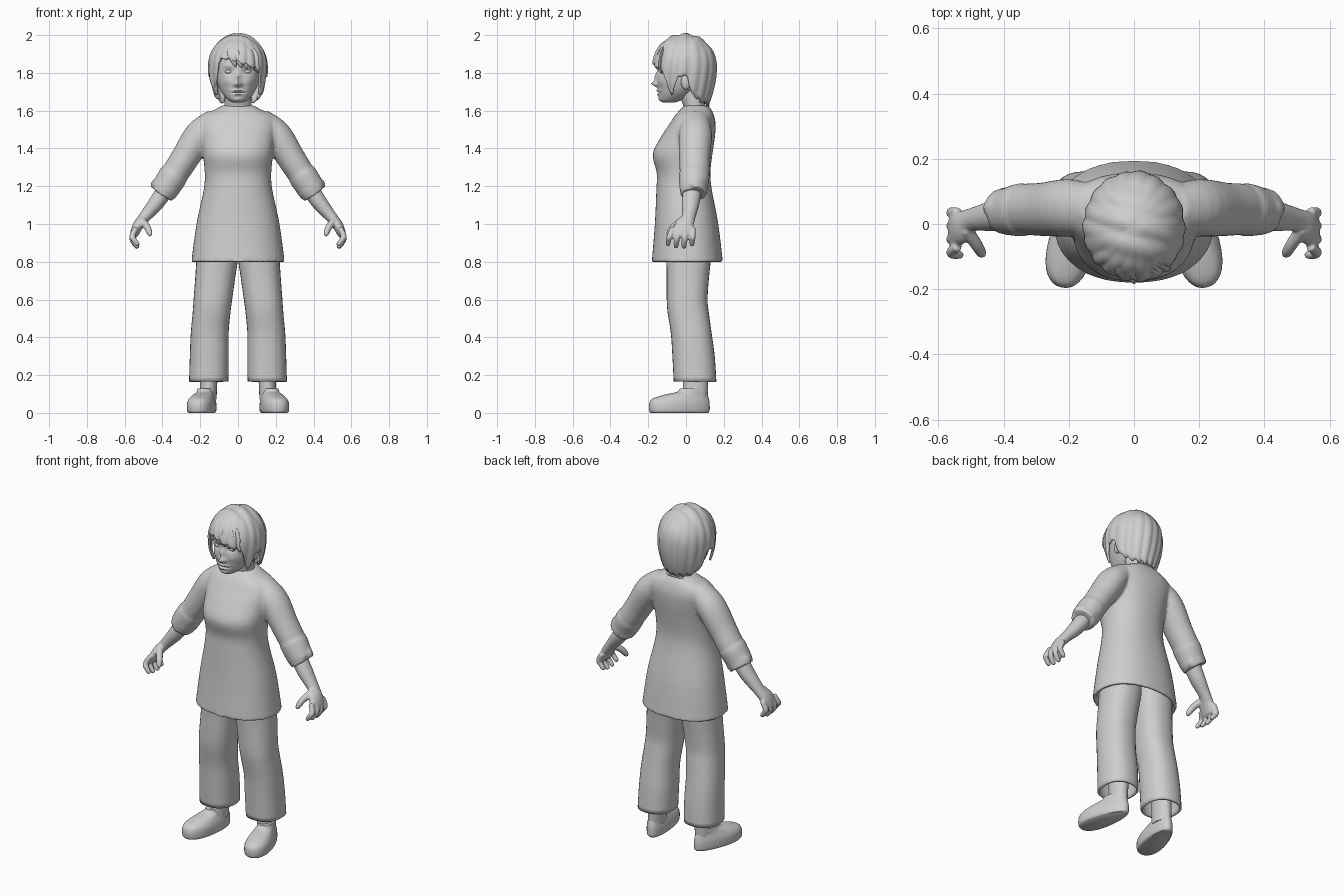
import bpy, bmesh
from math import sin, cos, pi, radians, exp, sqrt
from mathutils import Vector, Matrix

if "Cube" in bpy.data.objects:
    bpy.data.objects.remove(bpy.data.objects["Cube"], do_unlink=True)

grey = bpy.data.materials.new("plain_grey")
grey.use_nodes = True
grey.diffuse_color = (0.62, 0.62, 0.62, 1)
grey.node_tree.nodes["Principled BSDF"].inputs["Base Color"].default_value = (0.62, 0.62, 0.62, 1)


def refine(secs, steps):
    """Smooth curve through (x, y, z, radius_a, radius_b) sections."""
    p = [Vector(s) for s in secs]
    p = [p[0]] + p + [p[-1]]
    out = []
    for i in range(1, len(p) - 2):
        a, b, c, d = p[i - 1:i + 3]
        for k in range(steps):
            t = k / steps
            out.append(0.5 * (2 * b + (c - a) * t + (2 * a - 5 * b + 4 * c - d) * t * t
                              + (3 * b - a - 3 * c + d) * t ** 3))
    return out + [p[-2]]


def tube(bm, secs, flat=False, n=24, steps=4, power=2.0, side=1, open_start=False):
    """Loft elliptical rings; flat keeps every ring level."""
    rows, rings = refine(secs, steps), []
    for i, r in enumerate(rows):
        a, b = Vector((1, 0, 0)), Vector((0, 1, 0))
        if not flat:
            t = (rows[min(i + 1, len(rows) - 1)] - rows[max(i - 1, 0)])
            t = Vector(t[:3]).normalized()
            b = (b - t * b.dot(t)).normalized()
            a = b.cross(t)
        ring = []
        for k in range(n):
            c, s = cos(2 * pi * k / n), sin(2 * pi * k / n)
            c = abs(c) ** (2 / power) * (1 if c > 0 else -1)
            s = abs(s) ** (2 / power) * (1 if s > 0 else -1)
            v = Vector(r[:3]) + a * (r[3] * c) + b * (r[4] * s)
            ring.append(bm.verts.new((v.x * side, v.y, v.z)))
        rings.append(ring)
    faces = [bm.faces.new((p[k], p[(k + 1) % n], q[(k + 1) % n], q[k]))
             for p, q in zip(rings, rings[1:]) for k in range(n)]
    faces.append(bm.faces.new(rings[-1]))
    if not open_start:
        faces.append(bm.faces.new(rings[0]))
    bmesh.ops.recalc_face_normals(bm, faces=faces)


def ball(bm, centre, size):
    m = Matrix.Translation(centre) @ Matrix.Diagonal((*size, 1))
    bmesh.ops.create_uvsphere(bm, u_segments=20, v_segments=12, radius=1, matrix=m)


def make(name, bm, mirror=False, thick=0, voxel=0, smooth=0):
    me = bpy.data.meshes.new(name)
    bm.to_mesh(me)
    bm.free()
    me.materials.append(grey)
    ob = bpy.data.objects.new(name, me)
    bpy.context.collection.objects.link(ob)
    bpy.ops.object.select_all(action='DESELECT')
    ob.select_set(True)
    bpy.context.view_layer.objects.active = ob
    bpy.ops.object.shade_smooth_by_angle(angle=radians(45))
    if mirror:
        ob.modifiers.new("mirror", 'MIRROR').use_mirror_merge = False
    if thick:
        m = ob.modifiers.new("thickness", 'SOLIDIFY')
        m.thickness, m.offset = thick, -1
    if voxel:
        m = ob.modifiers.new("fuse", 'REMESH')
        m.mode, m.voxel_size, m.use_smooth_shade = 'VOXEL', voxel, True
        m = ob.modifiers.new("soften", 'SMOOTH')
        m.factor, m.iterations = 0.5, smooth
    return ob


# Tunic: body, sleeves and rolled cuffs fused together
bm = bmesh.new()
tube(bm, [(0, .007, .8, .247, .188), (0, .003, 1.0, .22, .168), (0, -.01, 1.18, .182, .147),
          (0, -.013, 1.27, .176, .142), (0, -.018, 1.37, .186, .158), (0, .01, 1.46, .195, .143),
          (0, .035, 1.53, .205, .122), (0, .045, 1.575, .185, .103), (0, .052, 1.605, .125, .083),
          (0, .055, 1.628, .082, .062)],
     flat=True, n=48, power=2.25, open_start=True)
for s in (1, -1):
    tube(bm, [(.12, .05, 1.56, .055, .07), (.2, .05, 1.475, .08, .088), (.28, .045, 1.35, .075, .082),
              (.335, .045, 1.265, .072, .078), (.385, .035, 1.19, .066, .066)], side=s)
    tube(bm, [(.335, .045, 1.268, .068, .074), (.343, .044, 1.255, .077, .082),
              (.392, .037, 1.178, .073, .071), (.395, .036, 1.173, .066, .066)], side=s)
make("tunic", bm, thick=.02, voxel=.009, smooth=4)

# Neckline trim, dipping at the front
bm = bmesh.new()
bmesh.ops.create_circle(bm, segments=48, radius=1)
for v in bm.verts:
    v.co = (v.co.x * .086, .046 + v.co.y * .072, 1.606 + v.co.y * .022)
me = bm.copy()
bm.clear()
path = [v.co.copy() for v in me.verts]
me.free()
for p in path:
    ball(bm, p, (.009, .008, .006))
make("neckline", bm, voxel=.004, smooth=3)

# Trouser legs, hollow at the hem
bm = bmesh.new()
tube(bm, [(.155, .048, .165, .104, .113), (.152, .04, .3, .103, .112), (.15, .028, .42, .1, .108),
          (.14, .012, .53, .1, .109), (.133, .006, .6, .102, .108), (.12, .01, .72, .106, .112),
          (.11, .014, .82, .109, .117), (.105, .015, .95, .1, .11)],
     flat=True, n=32, power=2.3, open_start=True)
make("trouser_legs", bm, mirror=True, thick=.012)

# Ankles
bm = bmesh.new()
tube(bm, [(.16, .045, .07, .047, .066), (.156, .05, .14, .045, .066), (.153, .05, .26, .05, .066)],
     flat=True)
make("ankles", bm, mirror=True)

# Shoes: stacked outlines, wider at the toe and turned out
bm = bmesh.new()
tube(bm, [(0, -.035, 0, .06, .155), (0, -.035, .012, .068, .163), (0, -.035, .05, .068, .163),
          (0, -.028, .075, .061, .152), (0, .0, .096, .052, .118), (0, .033, .11, .048, .085),
          (0, .042, .128, .045, .074)], flat=True, n=40, power=2.2)
for v in bm.verts:
    v.co.x *= 1 - 1.3 * (v.co.y + .04)
bmesh.ops.rotate(bm, verts=bm.verts, matrix=Matrix.Rotation(radians(13), 3, 'Z'))
bmesh.ops.translate(bm, verts=bm.verts, vec=(.178, 0, 0))
make("shoes", bm, mirror=True)

# Forearms and hands
bm = bmesh.new()
tube(bm, [(.36, .035, 1.22, .045, .05), (.43, .025, 1.115, .042, .047), (.5, .012, 1.03, .03, .036),
          (.53, -.008, .99, .028, .052), (.55, -.015, .945, .022, .058), (.555, -.015, .93, .012, .045)])
for i in range(4):
    y, drop = .036 - .035 * i, .012 * abs(i - 1.4)
    tube(bm, [(.54, y, .98, .015, .015), (.56, y * 1.15 - .006, .935, .016, .016),
              (.553, y * 1.2 - .01, .9 + drop, .015, .015), (.532, y * 1.2 - .012, .872 + drop, .012, .012),
              (.528, y * 1.2 - .012, .866 + drop, .004, .004)], n=12)
tube(bm, [(.515, -.015, 1.025, .02, .02), (.482, -.065, .985, .019, .019),
          (.467, -.09, .95, .015, .015), (.464, -.096, .935, .005, .005)], n=12)
make("forearms_and_hands", bm, mirror=True, voxel=.0055, smooth=3)

# Neck
bm = bmesh.new()
tube(bm, [(0, .06, 1.55, .082, .065), (0, .045, 1.62, .072, .058), (0, .015, 1.72, .07, .062)], flat=True)
make("neck", bm)

# Head with modelled features: (x, z, width, height, depth) bumps on the front
bm = bmesh.new()
tube(bm, [(0, -.09, 1.643, .025, .03), (0, -.078, 1.657, .052, .06), (0, -.05, 1.695, .085, .096),
          (0, -.028, 1.75, .109, .124), (0, -.02, 1.82, .119, .13), (0, -.01, 1.88, .119, .13),
          (0, -.005, 1.94, .085, .1), (0, 0, 1.97, .03, .04)], flat=True, n=96, steps=9)
bumps = [(0, 1.742, .016, .014, -.03), (0, 1.775, .012, .026, -.014), (0, 1.705, .03, .007, -.009),
         (0, 1.695, .034, .004, .007), (0, 1.685, .024, .007, -.009), (0, 1.66, .025, .012, -.006)]
for s in (1, -1):
    bumps += [(s * .048, 1.807, .024, .014, .014), (s * .05, 1.838, .03, .008, -.005),
              (s * .017, 1.738, .009, .008, -.009), (s * .06, 1.755, .025, .02, -.006)]
for v in bm.verts:
    if v.co.y < -.05:
        v.co.y += sum(d * exp(-((v.co.x - x) / w) ** 2 - ((v.co.z - z) / h) ** 2)
                      for x, z, w, h, d in bumps)
make("head", bm)

# Eyes and ears
bm = bmesh.new()
ball(bm, (.048, -.118, 1.806), (.021, .019, .012))
make("eyes", bm, mirror=True)
bm = bmesh.new()
ball(bm, (.118, .0, 1.752), (.014, .026, .04))
make("ears", bm, mirror=True)

# Hair: domed shell with strands, swept fringe, side locks and a long nape
edge = [(0, 1.85), (28, 1.845), (46, 1.82), (56, 1.71), (64, 1.69), (72, 1.74),
        (78, 1.785), (96, 1.78), (106, 1.69), (130, 1.65), (180, 1.635)]


def edge_height(deg):
    d = abs(deg)
    for (a, za), (b, zb) in zip(edge, edge[1:]):
        if d <= b:
            z = za + (zb - za) * (d - a) / (b - a)
            break
    if d < 45:
        z += -.025 * sin(radians(deg * 2)) + .01
    return z + .006 * cos(radians(deg * 20))


bm = bmesh.new()
N, ROWS = 180, 22
rings = []
for j in range(1, ROWS + 1):
    ring = []
    for k in range(N):
        deg = k * 360 / N - 180
        a, t = radians(deg), j / ROWS
        z = 2.0 - (2.0 - edge_height(deg)) * t ** 1.7
        if z > 1.835:
            r = sqrt(max(0, 1 - ((z - 1.835) / .165) ** 2))
        else:
            r = 1 - .27 * ((1.835 - z) / .2) ** 2
        r *= 1 + .022 * t * cos(18 * a + 4 * t) + .012 * t * cos(7 * a - 3 * t)
        x, y = .144 * r * sin(a), -.008 - .158 * r * cos(a)
        z += .005 * (1 - t) * (cos(90 * y + 25 * x) - 1)
        ring.append(bm.verts.new((x, y, z)))
    rings.append(ring)
for p, q in zip(rings, rings[1:]):
    for k in range(N):
        bm.faces.new((p[k], q[k], q[(k + 1) % N], p[(k + 1) % N]))
bm.faces.new(rings[0])
bmesh.ops.recalc_face_normals(bm, faces=bm.faces)
make("hair", bm, thick=.012)

# Loose fringe strands swept across the forehead
bm = bmesh.new()
for i in range(5):
    x = -.03 + .03 * i
    y = -.165 + 3.2 * x * x
    tube(bm, [(-.035 + .01 * i, -.1, 1.965, .008, .006), (x - .01, y + .012, 1.91, .018, .008),
              (x + .008, y, 1.86 - .004 * i, .014, .007), (x + .02, y + .008, 1.832 - .006 * i, .003, .003)],
         n=12)
make("fringe_strands", bm)
